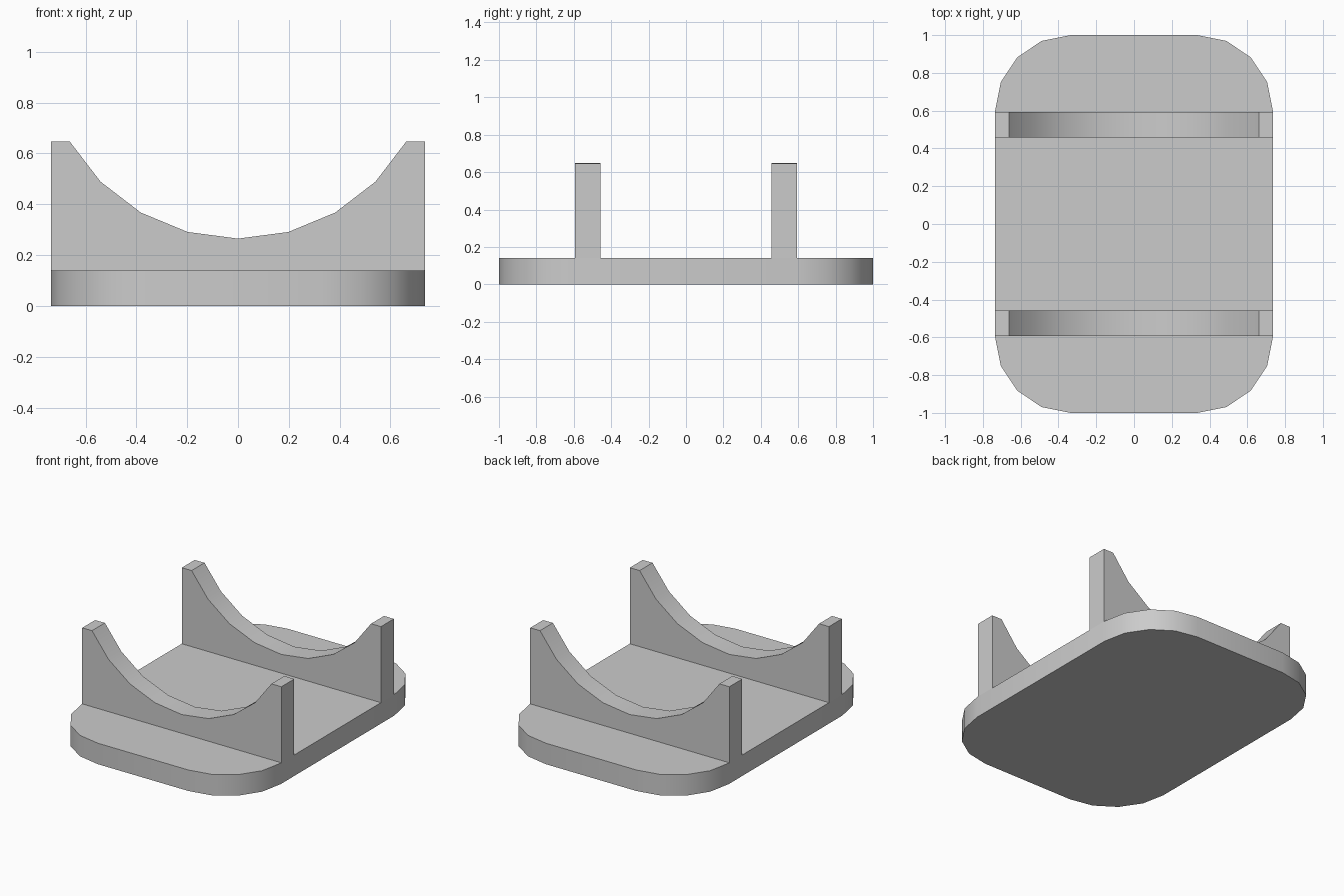
import bpy, bmesh
from math import sin, cos, radians
from mathutils import Vector

if "Cube" in bpy.data.objects:
    bpy.data.objects.remove(bpy.data.objects["Cube"])

HALF_X, HALF_Y, CORNER_R = 0.735, 1.0, 0.4
BASE_H, TOP_Z = 0.14, 0.647
ARC_R, ARC_Z = 0.765, 1.03
RIB_IN, RIB_OUT = 0.457, 0.593


def extruded(name, profile, direction):
    """Closed solid made by pushing a flat profile along a direction."""
    bm = bmesh.new()
    face = bm.faces.new([bm.verts.new(p) for p in profile])
    result = bmesh.ops.extrude_face_region(bm, geom=[face], use_keep_orig=True)
    moved = [v for v in result["geom"] if isinstance(v, bmesh.types.BMVert)]
    bmesh.ops.translate(bm, verts=moved, vec=Vector(direction))
    bmesh.ops.recalc_face_normals(bm, faces=bm.faces)
    mesh = bpy.data.meshes.new(name)
    bm.to_mesh(mesh)
    bm.free()
    obj = bpy.data.objects.new(name, mesh)
    bpy.context.collection.objects.link(obj)
    bpy.ops.object.select_all(action='DESELECT')
    obj.select_set(True)
    bpy.context.view_layer.objects.active = obj
    bpy.ops.object.shade_smooth_by_angle(angle=radians(30))
    return obj


# Base plate: rectangle with four-segment rounded corners
outline = []
for i, (sx, sy) in enumerate([(1, 1), (-1, 1), (-1, -1), (1, -1)]):
    cx, cy = sx * (HALF_X - CORNER_R), sy * (HALF_Y - CORNER_R)
    for k in range(5):
        a = radians(90 * i + 22.5 * k)
        outline.append((cx + CORNER_R * cos(a), cy + CORNER_R * sin(a), 0))
extruded("base_plate", outline, (0, 0, BASE_H))

# Cradle supports: upright ribs with a round scoop, mirrored front to back
scoop = [(ARC_R * sin(radians(a)), RIB_IN, ARC_Z - ARC_R * cos(radians(a)))
         for a in range(60, -61, -15)]
rib = [(-HALF_X, RIB_IN, BASE_H), (HALF_X, RIB_IN, BASE_H),
       (HALF_X, RIB_IN, TOP_Z)] + scoop + [(-HALF_X, RIB_IN, TOP_Z)]
supports = extruded("cradle_supports", rib, (0, RIB_OUT - RIB_IN, 0))
mirror = supports.modifiers.new("front_back", 'MIRROR')
mirror.use_axis = (False, True, False)
